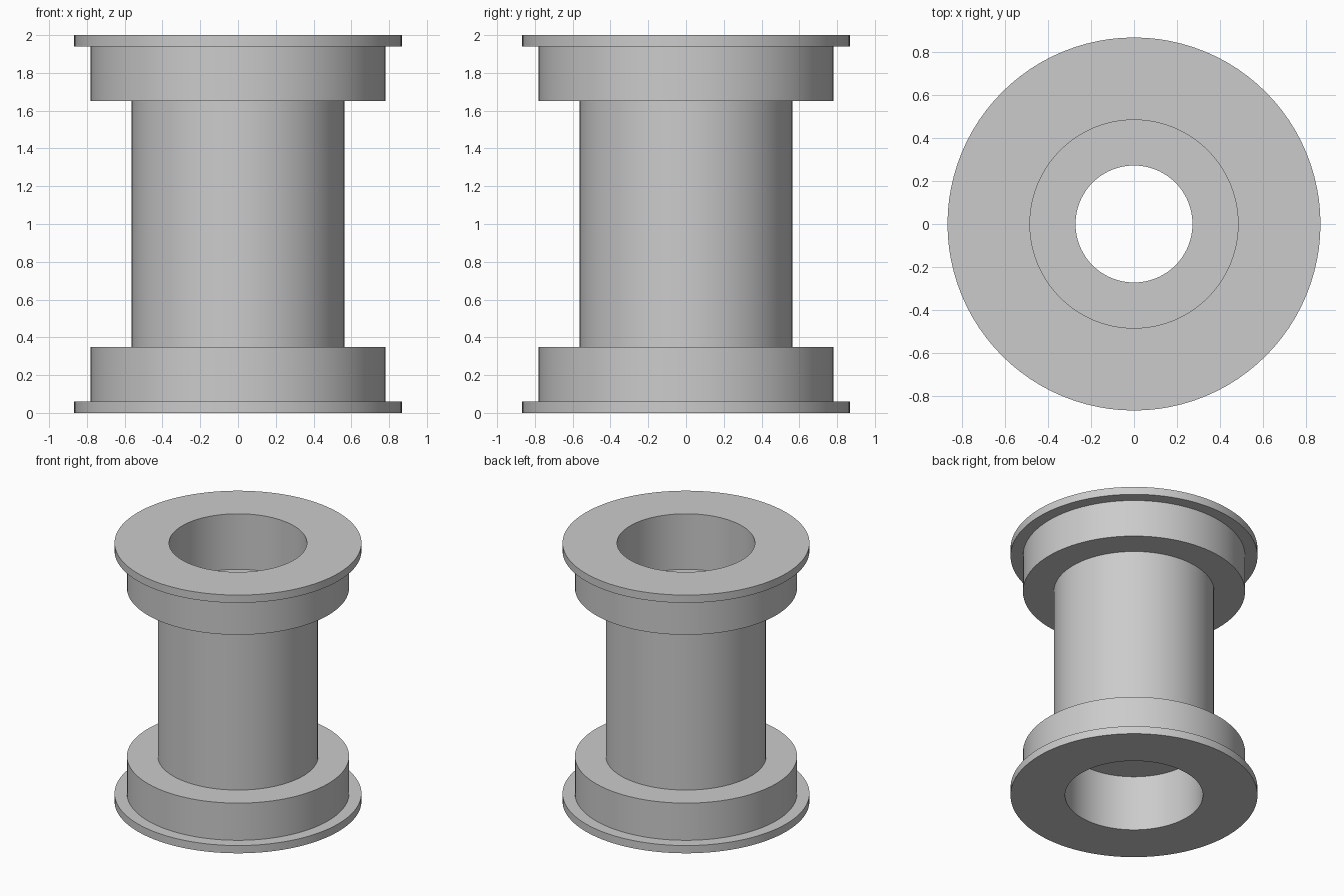
import bpy
import bmesh
import math

cube = bpy.data.objects.get("Cube")
if cube:
    bpy.data.objects.remove(cube, do_unlink=True)

SIDES = 96

grey = bpy.data.materials.new("plain grey")
grey.use_nodes = True
colour = (0.6, 0.6, 0.6, 1)
grey.diffuse_color = colour
grey.node_tree.nodes["Principled BSDF"].inputs["Base Color"].default_value = colour


def lathe(name, profile):
    """Revolve a closed (radius, height) loop around z."""
    bm = bmesh.new()
    rings = []
    for i in range(SIDES):
        a = math.tau * i / SIDES
        rings.append([bm.verts.new((r * math.cos(a), r * math.sin(a), z)) for r, z in profile])
    count = len(profile)
    for i in range(SIDES):
        here, after = rings[i], rings[(i + 1) % SIDES]
        for j in range(count):
            k = (j + 1) % count
            bm.faces.new((here[j], after[j], after[k], here[k]))
    bmesh.ops.recalc_face_normals(bm, faces=bm.faces)
    mesh = bpy.data.meshes.new(name)
    bm.to_mesh(mesh)
    bm.free()
    mesh.materials.append(grey)
    obj = bpy.data.objects.new(name, mesh)
    bpy.context.collection.objects.link(obj)
    bpy.ops.object.select_all(action="DESELECT")
    obj.select_set(True)
    bpy.context.view_layer.objects.active = obj
    bpy.ops.object.shade_smooth_by_angle(angle=math.radians(30))
    return obj


# Lower half: bore, counterbore, rim flange, collar and barrel
lower = [(0.272, 0.43), (0.484, 0.43), (0.484, 0), (0.867, 0),
         (0.867, 0.06), (0.78, 0.06), (0.78, 0.348), (0.563, 0.348)]
# Upper half mirrors the lower one
upper = [(r, 2 - z) for r, z in reversed(lower)]

lathe("flanged_spool", lower + upper)
